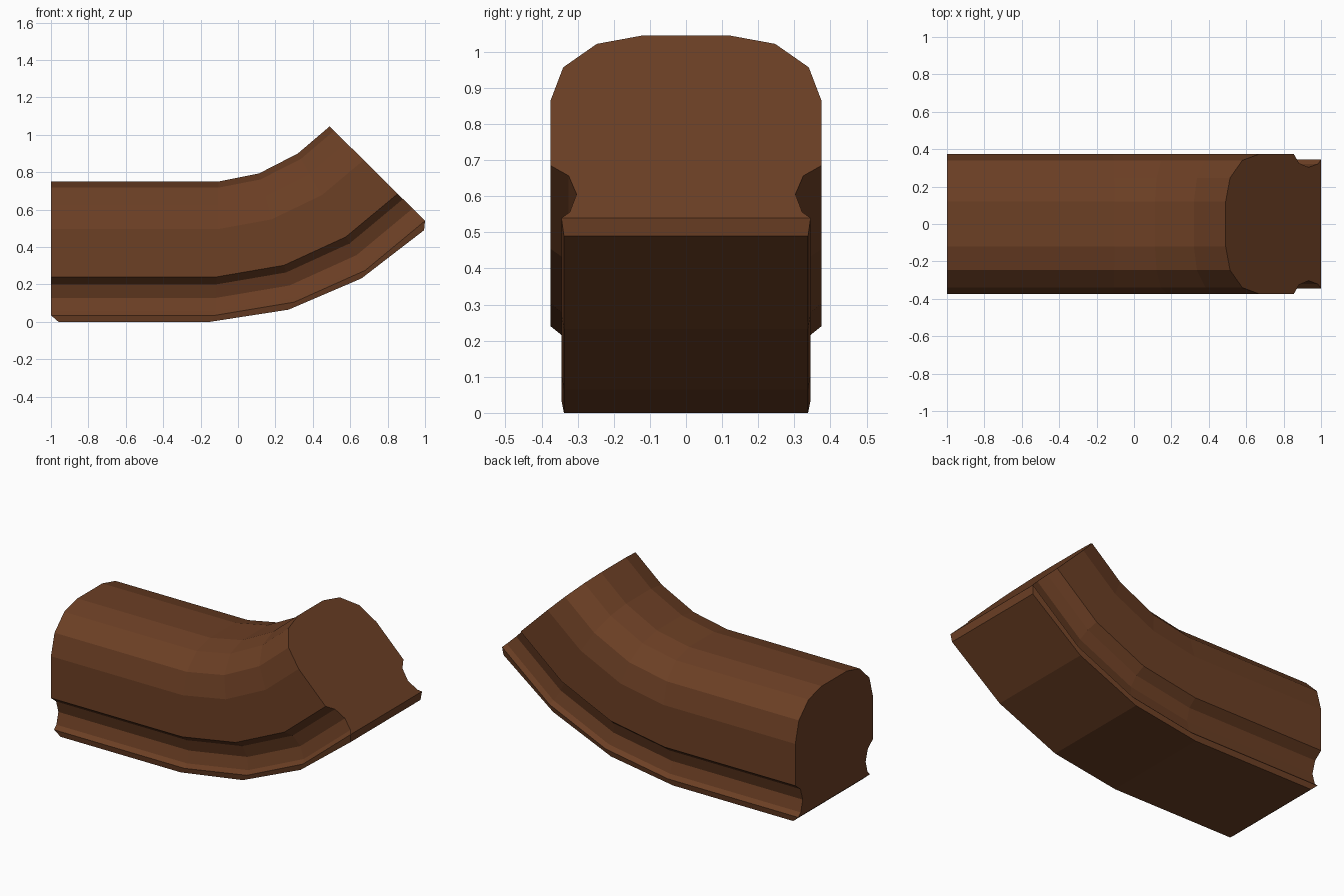
import bpy, bmesh
from mathutils import Vector

if "Cube" in bpy.data.objects:
    bpy.data.objects.remove(bpy.data.objects["Cube"])

# Half cross-section: (half width, height) from the foot line to the crown
HALF = [(0.345, 0.035), (0.322, 0.057), (0.303, 0.128), (0.325, 0.20), (0.375, 0.24),
        (0.375, 0.495), (0.34, 0.625), (0.247, 0.717), (0.12, 0.75)]
FOOT_Y = 0.338

# Sweep stations: (underside point, foot line point, crown point) in x, z
STATIONS = [((-0.96, 0.0), (-1.0, 0.035), (-1.0, 0.75)),
            ((-0.15, 0.0), (-0.12, 0.035), (-0.105, 0.75)),
            ((0.27, 0.065), (0.30, 0.105), (0.112, 0.793)),
            ((0.66, 0.232), (0.68, 0.275), (0.32, 0.90)),
            ((0.995, 0.49), (1.0, 0.54), (0.49, 1.045))]

bm = bmesh.new()


def ring(under, foot, crown):
    """One closed cross-section, symmetric in y."""
    u, f, c = Vector(under), Vector(foot), Vector(crown)
    half = [(FOOT_Y, u)]
    half += [(y, f.lerp(c, (h - 0.035) / 0.715)) for y, h in HALF]
    pts = [(p.x, y, p.y) for y, p in half]
    pts += [(p.x, -y, p.y) for y, p in reversed(half)]
    return [bm.verts.new(p) for p in pts]


# Swept curved rail
rings = [ring(*s) for s in STATIONS]
n = len(rings[0])
for a, b in zip(rings, rings[1:]):
    for i in range(n):
        j = (i + 1) % n
        bm.faces.new((a[i], a[j], b[j], b[i]))

# End caps: flat face plus the chamfer strip below it
for r in (rings[0], rings[-1]):
    bm.faces.new(r[1:-1])
    bm.faces.new((r[0], r[1], r[-2], r[-1]))
bmesh.ops.recalc_face_normals(bm, faces=bm.faces)

mesh = bpy.data.meshes.new("curved_rail")
bm.to_mesh(mesh)
bm.free()
rail = bpy.data.objects.new("curved_rail", mesh)
bpy.context.collection.objects.link(rail)

# Dark wood
wood = bpy.data.materials.new("brown_wood")
wood.diffuse_color = (0.15, 0.05, 0.018, 1)
wood.use_nodes = True
wood.node_tree.nodes["Principled BSDF"].inputs["Base Color"].default_value = wood.diffuse_color
mesh.materials.append(wood)
